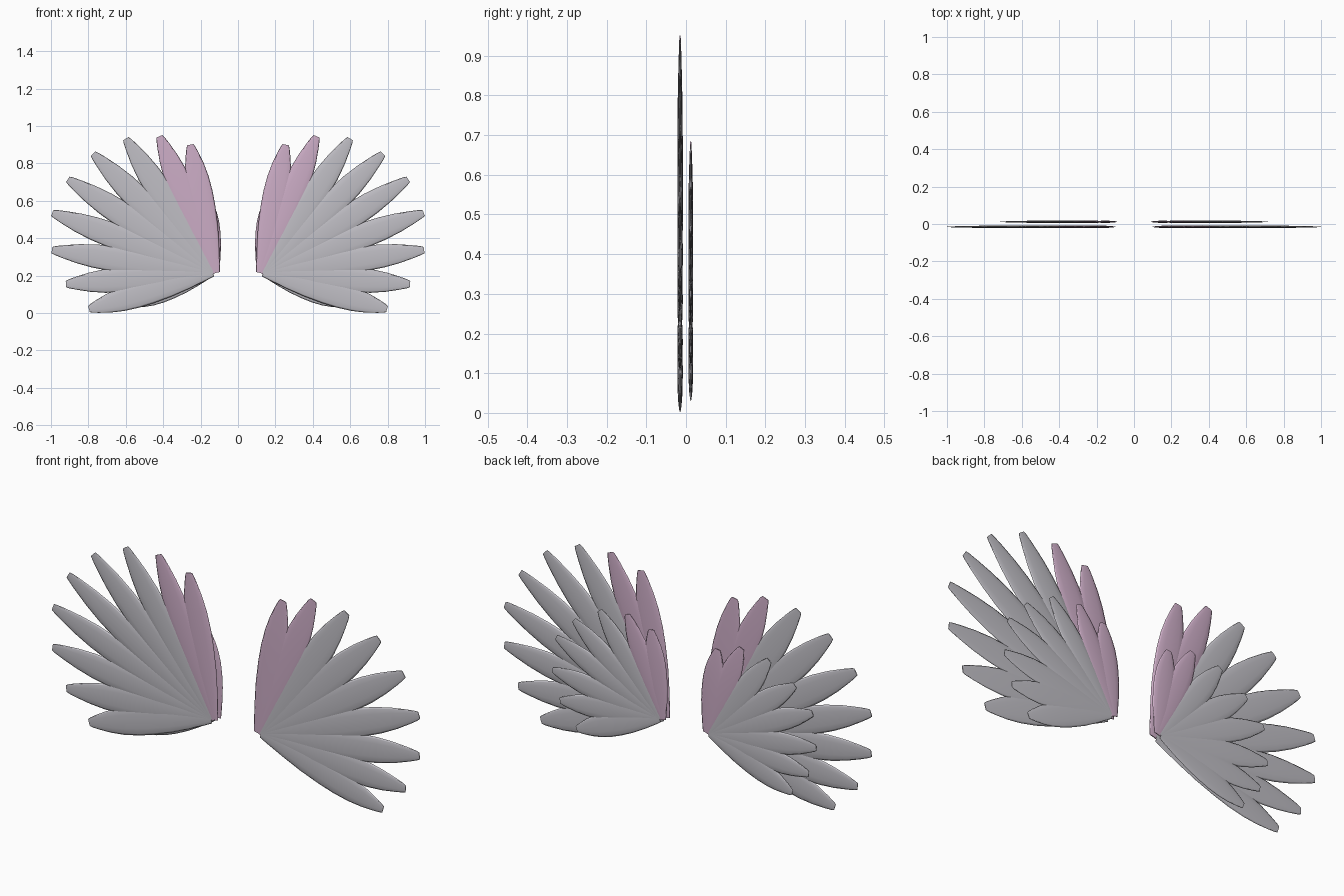
import bpy, bmesh, math
from mathutils import Vector

if "Cube" in bpy.data.objects:
    bpy.data.objects.remove(bpy.data.objects["Cube"], do_unlink=True)


def make_material(name, colour):
    mat = bpy.data.materials.new(name)
    mat.use_nodes = True
    mat.diffuse_color = (*colour, 1)
    mat.node_tree.nodes["Principled BSDF"].inputs["Base Color"].default_value = (*colour, 1)
    return mat


GREY = make_material("pale grey", (0.53, 0.52, 0.56))
PINK = make_material("soft pink", (0.61, 0.42, 0.57))

# Feather outline: position along the shaft, relative half width
OUTLINE = [(0, 0.3), (0.06, 0.42), (0.2, 0.66), (0.35, 0.87), (0.5, 0.98),
           (0.62, 1), (0.74, 0.92), (0.84, 0.75), (0.93, 0.51), (0.98, 0.35), (1, 0.25)]
SIDES = 12


def feather(name, root, tip, y, half_width, half_depth, material):
    """Flat, blunt-tipped feather lofted from ellipses and mirrored to the other wing."""
    start, end = Vector((root[0], y, root[1])), Vector((tip[0], y, tip[1]))
    axis = (end - start).normalized()
    across = axis.cross(Vector((0, 1, 0)))
    bm = bmesh.new()
    rings = []
    for t, w in OUTLINE:
        centre = start.lerp(end, t)
        ring = []
        for k in range(SIDES):
            a = math.tau * k / SIDES
            offset = across * math.cos(a) * half_width * w
            offset.y += math.sin(a) * half_depth * w
            ring.append(bm.verts.new(centre + offset))
        rings.append(ring)
    for low, high in zip(rings, rings[1:]):
        for k in range(SIDES):
            n = (k + 1) % SIDES
            bm.faces.new((low[k], low[n], high[n], high[k])).smooth = True
    bm.faces.new(rings[0])
    bm.faces.new(rings[-1])
    bmesh.ops.recalc_face_normals(bm, faces=bm.faces)
    mesh = bpy.data.meshes.new(name)
    bm.to_mesh(mesh)
    bm.free()
    mesh.materials.append(material)
    obj = bpy.data.objects.new(name, mesh)
    bpy.context.collection.objects.link(obj)
    obj.modifiers.new("other wing", "MIRROR").use_mirror_merge = False


def feather_fan(name, tips, y, half_width, half_depth):
    # The two innermost feathers are pink, the rest grey
    for i, tip in enumerate(tips):
        pink = i < 2
        root = (0.117, 0.215) if pink else (0.135, 0.215)
        feather(f"{name}_{i + 1}", root, tip, y, half_width, half_depth,
                PINK if pink else GREY)


# Long front feathers
feather_fan("long_feather",
            [(0.255, 0.9), (0.42, 0.945), (0.6, 0.932), (0.775, 0.852), (0.91, 0.715),
             (0.993, 0.535), (0.995, 0.337), (0.92, 0.155), (0.797, 0.021)],
            -0.015, 0.068, 0.007)

# Short back feathers
feather_fan("short_feather",
            [(0.18, 0.64), (0.31, 0.68), (0.46, 0.66), (0.6, 0.575),
             (0.695, 0.465), (0.715, 0.3), (0.675, 0.16), (0.585, 0.045)],
            0.012, 0.056, 0.006)
